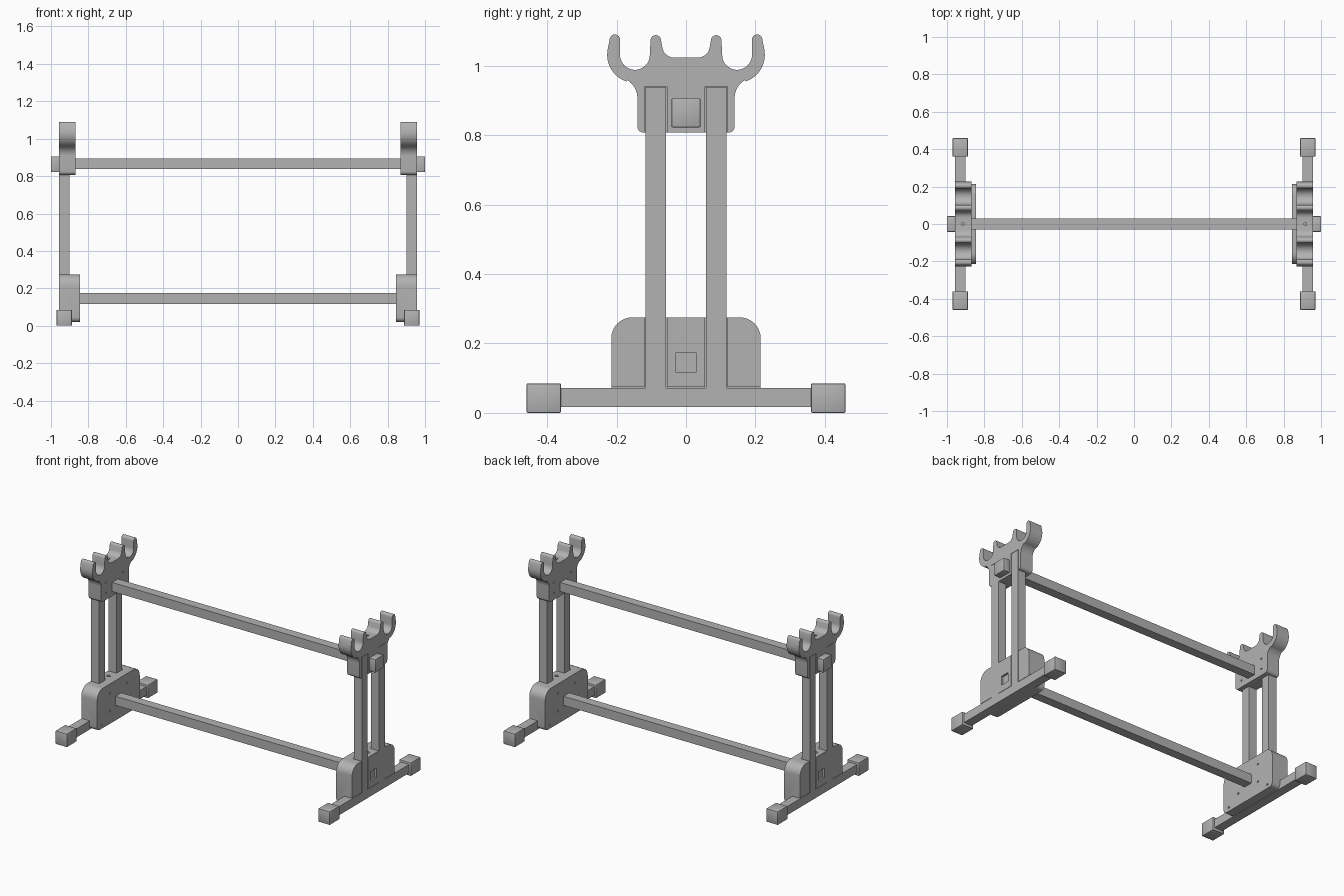
import bpy, bmesh, math
from mathutils import Matrix, Vector

if "Cube" in bpy.data.objects:
    bpy.data.objects.remove(bpy.data.objects["Cube"])

GREY = (0.45, 0.45, 0.45, 1)
mat = bpy.data.materials.new("plain grey")
mat.use_nodes = True
mat.diffuse_color = GREY
mat.node_tree.nodes["Principled BSDF"].inputs["Base Color"].default_value = GREY

OUTER = 0.957   # outer face of each side frame
INNER = 0.9     # inner face of the square rods in the frame
ROD = 0.029     # half width of a square rod
LEG_Y = 0.087


def make(name, bm):
    bmesh.ops.recalc_face_normals(bm, faces=bm.faces)
    mesh = bpy.data.meshes.new(name)
    bm.to_mesh(mesh)
    bm.free()
    mesh.materials.append(mat)
    obj = bpy.data.objects.new(name, mesh)
    bpy.context.collection.objects.link(obj)
    return obj


def box(name, x, y, z, bevel=0.0):
    bm = bmesh.new()
    size = [b - a for a, b in (x, y, z)]
    mid = [(a + b) / 2 for a, b in (x, y, z)]
    bmesh.ops.create_cube(bm, size=1, matrix=Matrix.Translation(mid) @ Matrix.Diagonal((*size, 1)))
    if bevel:
        bmesh.ops.bevel(bm, geom=bm.edges[:], offset=bevel, segments=2, profile=0.5, affect='EDGES')
    return make(name, bm)


def slab(name, outline, x0, x1):
    """Extrude a y-z outline along x."""
    bm = bmesh.new()
    face = bm.faces.new([bm.verts.new((x0, y, z)) for y, z in outline])
    ext = bmesh.ops.extrude_face_region(bm, geom=[face])
    bmesh.ops.translate(bm, vec=(x1 - x0, 0, 0),
                        verts=[v for v in ext["geom"] if isinstance(v, bmesh.types.BMVert)])
    return make(name, bm)


def drill(name, location, radius, depth, axis):
    bm = bmesh.new()
    turn = Vector((0, 0, 1)).rotation_difference(Vector(axis)).to_matrix().to_4x4()
    bmesh.ops.create_cone(bm, cap_ends=True, segments=16, radius1=radius, radius2=radius,
                          depth=depth, matrix=Matrix.Translation(location) @ turn)
    return make(name, bm)


def arc(cy, cz, r, start, end, steps=8):
    angles = [math.radians(start + (end - start) * i / steps) for i in range(steps + 1)]
    return [(cy + r * math.cos(a), cz + r * math.sin(a)) for a in angles]


def cut(obj, cutters):
    bpy.context.view_layer.objects.active = obj
    for cutter in cutters:
        cutter.hide_render = True
        mod = obj.modifiers.new("cut", 'BOOLEAN')
        mod.operation = 'DIFFERENCE'
        mod.solver = 'EXACT'
        mod.object = cutter
        bpy.ops.object.modifier_apply(modifier=mod.name)
        bpy.data.objects.remove(cutter)


def smooth(obj):
    bpy.ops.object.select_all(action='DESELECT')
    obj.select_set(True)
    bpy.context.view_layer.objects.active = obj
    bpy.ops.object.shade_smooth_by_angle(angle=math.radians(30))


def leg_slots(top):
    gap = 0.003
    return [box("slot", (INNER - gap, 1.1), (s * LEG_Y - ROD - gap, s * LEG_Y + ROD + gap),
                (0.07, top)) for s in (-1, 1)]


def screw_holes(x, spots):
    return [drill("screw", (x, s * y, z), 0.006, 0.03, (1, 0, 0))
            for y, z in spots for s in (-1, 1)]


# Cradle head: half outline from the top centre round to the bottom, then mirrored
half = [(0.033, 1.023)]
half += arc(0.033, 1.059, 0.036, -75, -15, 6)
half += arc(0.087, 1.073, 0.015, 170, 10)
half += [(0.104, 1.04)] + arc(0.147, 1.031, 0.043, 190, 360, 16)
half += arc(0.205, 1.075, 0.015, 180, 20)
half += [(0.225, 1.05)] + arc(0.147, 1.031, 0.08, 5, -72, 12)
half += arc(0.2, 0.907, 0.06, 120, 180)
half += arc(0.122, 0.825, 0.018, 0, -90, 5)
outline = half + [(-y, z) for y, z in reversed(half)]
head = slab("cradle_head", outline, 0.87, OUTER)
cut(head, leg_slots(0.94)
    + screw_holes(0.87, [(LEG_Y, 0.85), (LEG_Y, 0.915)])
    + [drill("top_hole", (0.915, 0, 1.023), 0.008, 0.08, (0, 0, 1))])

# Base block: rounded plate housing the legs, the foot beam and the lower rail
outline = (arc(0.155, 0.215, 0.06, 0, 90) + arc(-0.155, 0.215, 0.06, 90, 180)
           + arc(-0.19, 0.045, 0.025, 180, 270, 5) + arc(0.19, 0.045, 0.025, 270, 360, 5))
block = slab("base_block", outline, 0.845, OUTER)
cut(block, leg_slots(0.4)
    + [box("beam_slot", (INNER, 1.1), (-0.4, 0.4), (0, 0.074)),
       box("rail_slot", (0.88, 1.1), (-ROD, ROD), (0.116, 0.174)),
       drill("top_hole", (0.915, 0, 0.275), 0.012, 0.08, (0, 0, 1))]
    + screw_holes(0.845, [(LEG_Y, 0.215), (LEG_Y, 0.1), (0.17, 0.045)]))

# Square rods of the side frame
side = [head, block, box("foot_beam", (INNER, OUTER), (-0.42, 0.42), (0.017, 0.072))]
for s, label in ((-1, "front"), (1, "back")):
    side.append(box(label + "_leg", (INNER, OUTER),
                    (s * LEG_Y - ROD, s * LEG_Y + ROD), (0.072, 0.938)))
    ends = sorted((s * 0.36, s * 0.459))
    side.append(box(label + "_foot", (0.888, 0.97), ends, (0, 0.085), 0.004))

# Cap on the end of the upper rail
side.append(box("rail_cap", (OUTER - 0.002, 1), (-0.042, 0.042), (0.822, 0.906), 0.004))

# Mirror the side frame to the other end
for obj in side:
    smooth(obj)
    mirror = obj.modifiers.new("mirror", 'MIRROR')
    mirror.use_mirror_merge = False

# Long rails joining the two side frames
box("upper_rail", (-0.96, 0.96), (-ROD, ROD), (0.837, 0.895))
box("lower_rail", (-0.945, 0.945), (-ROD, ROD), (0.116, 0.174))
